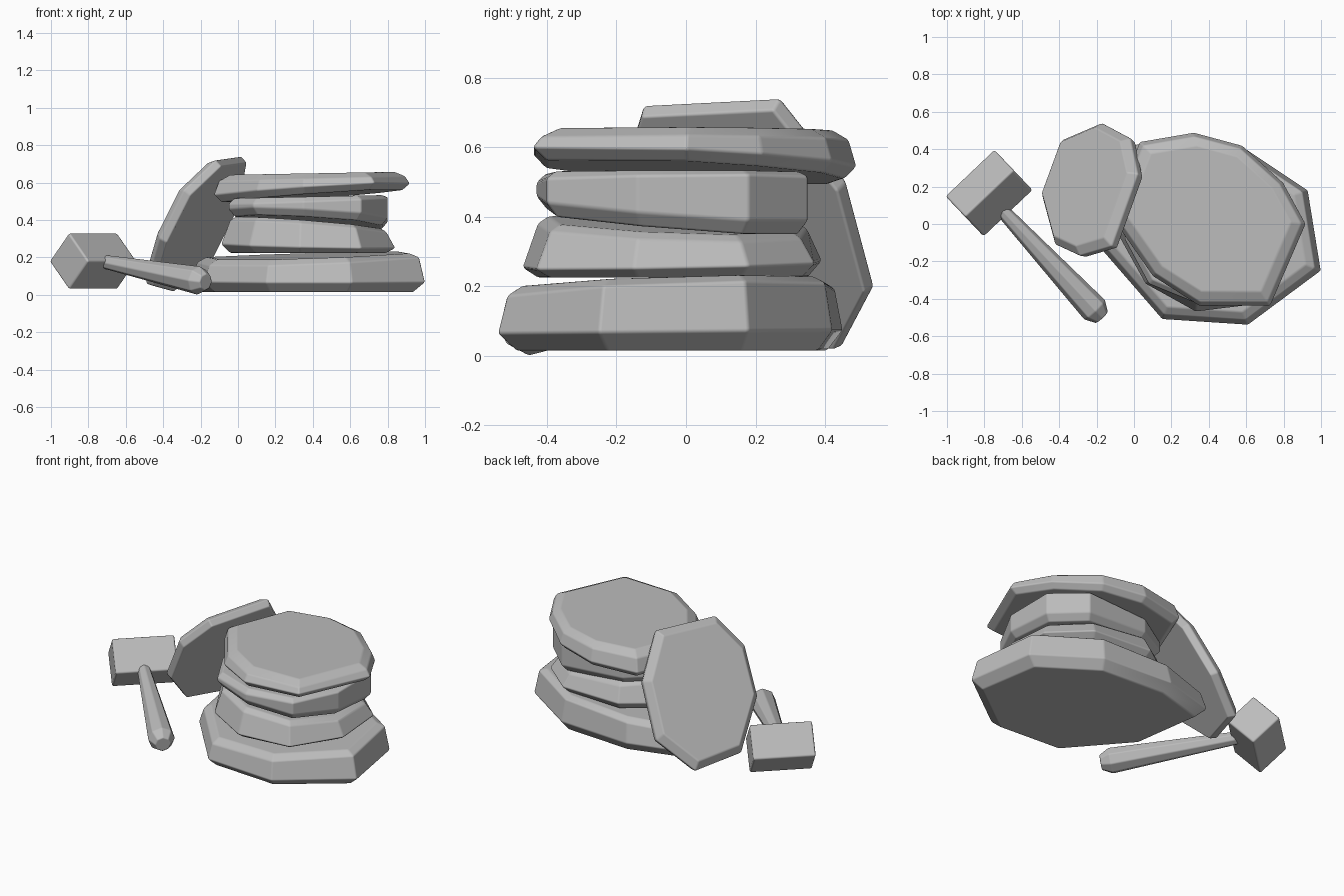
import bpy
import bmesh
from mathutils import Vector, Matrix

cube = bpy.data.objects.get("Cube")
if cube:
    bpy.data.objects.remove(cube, do_unlink=True)

stone = bpy.data.materials.new("grey stone")
stone.use_nodes = True
GREY = (0.5, 0.5, 0.5, 1)
stone.diffuse_color = GREY
stone.node_tree.nodes["Principled BSDF"].inputs["Base Color"].default_value = GREY


def finish(name, bm, bevel):
    """Turn a bmesh into a softly bevelled stone object."""
    bmesh.ops.recalc_face_normals(bm, faces=bm.faces)
    for f in bm.faces:
        f.smooth = True
    mesh = bpy.data.meshes.new(name)
    bm.to_mesh(mesh)
    bm.free()
    mesh.materials.append(stone)
    obj = bpy.data.objects.new(name, mesh)
    bpy.context.collection.objects.link(obj)
    mod = obj.modifiers.new("soft edges", "BEVEL")
    mod.width = bevel
    mod.segments = 2
    mod.limit_method = "ANGLE"
    mod.angle_limit = 0.3
    mod.harden_normals = True
    return obj


def loft(name, rings, bevel=0.008):
    """Skin matching rings of points and cap both ends."""
    bm = bmesh.new()
    loops = [[bm.verts.new(p) for p in ring] for ring in rings]
    n = len(loops[0])
    for a, b in zip(loops, loops[1:]):
        for i in range(n):
            j = (i + 1) % n
            bm.faces.new((a[i], a[j], b[j], b[i]))
    bm.faces.new(loops[0])
    bm.faces.new(loops[-1])
    return finish(name, bm, bevel)


def slab(name, outline, levels):
    """Flat stone: each level is scale, height, slope in x, slope in y."""
    n = len(outline)
    cx = sum(p[0] for p in outline) / n
    cy = sum(p[1] for p in outline) / n
    rings = []
    for s, z, tx, ty in levels:
        rings.append([(cx + (x - cx) * s, cy + (y - cy) * s,
                       z + tx * (x - cx) + ty * (y - cy)) for x, y in outline])
    return loft(name, rings)


# Stacked slabs, bottom to top
slab("bottom_slab",
     [(-.18, -.13), (.15, -.51), (.61, -.54), (1, -.25), (.93, .18),
      (.57, .42), (.1, .45), (-.25, .35)],
     [(.9, .015, 0, 0), (1, .07, 0, .01), (.95, .185, .04, .04), (.87, .21, .03, .03)])
slab("lower_middle_slab",
     [(-.09, -.05), (.06, -.32), (.33, -.47), (.66, -.43), (.84, -.15),
      (.82, .18), (.6, .37), (.2, .39), (-.04, .22)],
     [(.9, .225, 0, 0), (1, .262, -.02, .02), (.9, .365, -.07, -.03), (.83, .385, -.07, -.03)])
slab("upper_middle_slab",
     [(-.05, -.08), (.08, -.32), (.35, -.43), (.66, -.4), (.8, -.14),
      (.8, .18), (.62, .35), (.2, .34), (-.03, .2)],
     [(.92, .39, -.06, -.07), (1, .43, -.06, -.07), (1, .503, .04, .01), (.93, .525, .02, 0)])
slab("top_slab",
     [(-.13, .05), (.1, -.28), (.35, -.44), (.73, -.44), (.92, 0),
      (.8, .22), (.58, .42), (.32, .49), (.03, .44)],
     [(.92, .528, .06, -.03), (1, .565, .055, -.035), (.95, .622, .025, 0), (.84, .65, .015, 0)])

# Slab leaning against the stack, widest near its back face
rim = [Vector(p) for p in (
    (-.38, .45, .03), (-.17, .54, .2), (-.02, .46, .5), (.02, .27, .74),
    (-.12, -.12, .72), (-.29, -.17, .56), (-.42, -.11, .3), (-.49, .15, .06))]
middle = sum(rim, Vector()) / len(rim)
facing = (rim[3] - rim[7]).cross(rim[1] - rim[6]).normalized()
loft("leaning_slab",
     [[middle + (p - middle) * s + facing * d for p in rim]
      for s, d in ((.97, -.045), (1, 0), (.89, .04))])

# Mallet head, a block resting edge-up
bm = bmesh.new()
bmesh.ops.create_cube(bm, size=1)
turn = Matrix.Rotation(.76, 4, "Z") @ Matrix.Rotation(.785, 4, "X")
bmesh.ops.transform(bm, verts=bm.verts, matrix=Matrix.Translation((-.775, .165, .18))
                    @ turn @ Matrix.Diagonal((.36, .215, .215, 1)))
finish("mallet_head", bm, .012)

# Mallet handle, an octagonal taper with a chamfered butt
start, end = Vector((-.73, .1, .18)), Vector((-.172, -.5, .069))
axis = end - start
side = axis.cross(Vector((0, 0, 1))).normalized()
up = side.cross(axis).normalized()
spokes = [Matrix.Rotation(.7854 * i, 3, axis) @ up for i in range(8)]
loft("mallet_handle",
     [[start + axis * t + v * r for v in spokes]
      for t, r in ((0, .035), (.1, .041), (.93, .077), (1, .045))], .006)
